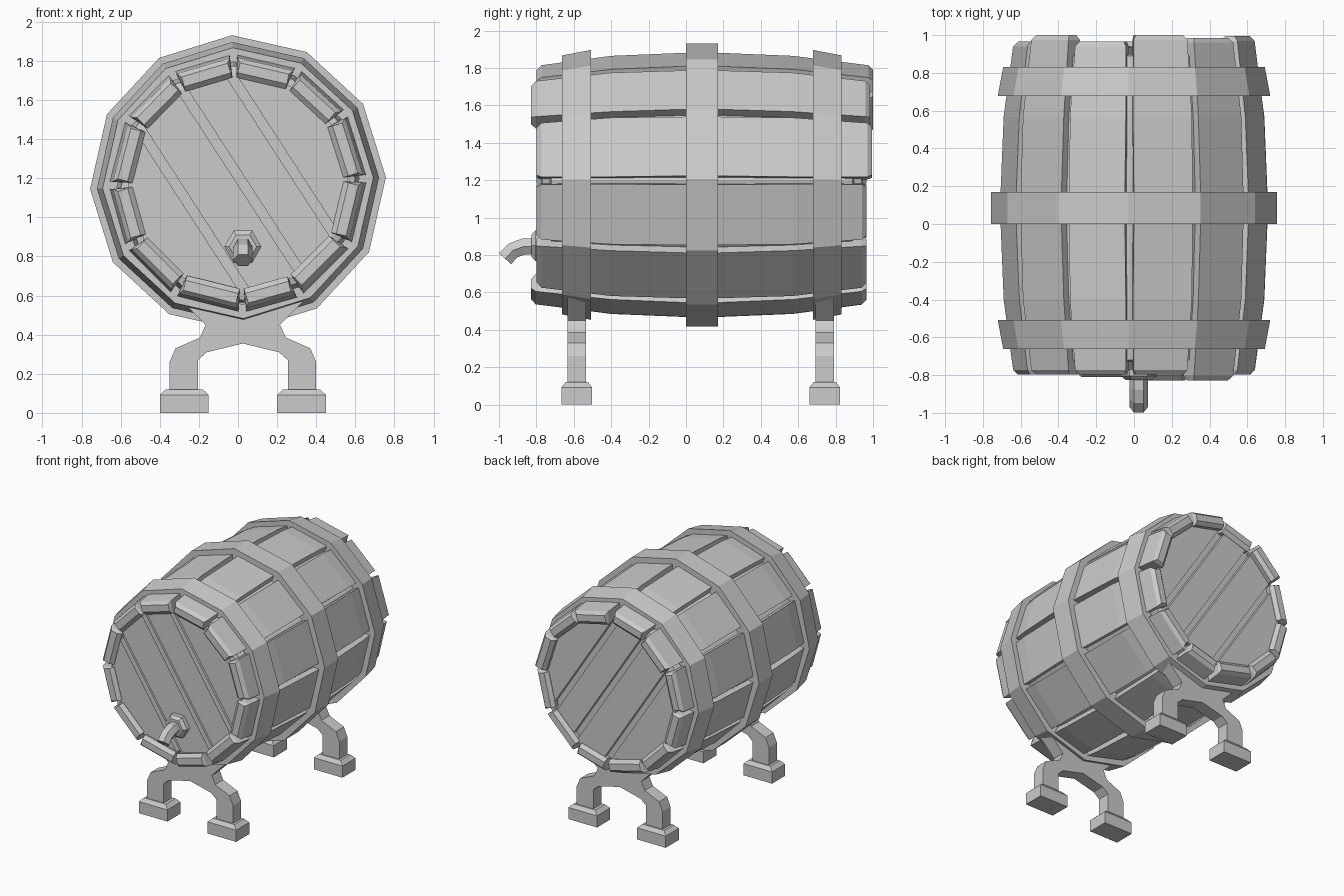
import bpy, bmesh
from math import sin, cos, radians
from mathutils import Vector

if "Cube" in bpy.data.objects:
    bpy.data.objects.remove(bpy.data.objects["Cube"])

CZ = 1.175      # height of the barrel axis
MID = 0.085     # middle of the barrel along y
TURN = 2.3      # twist of the 12-sided outline, degrees


def finish(name, bm):
    bmesh.ops.recalc_face_normals(bm, faces=bm.faces)
    me = bpy.data.meshes.new(name)
    bm.to_mesh(me)
    bm.free()
    ob = bpy.data.objects.new(name, me)
    bpy.context.collection.objects.link(ob)
    return ob


def loft(name, rings, closed=False):
    """Skin matching rings of points; cap the ends, or join last to first."""
    bm = bmesh.new()
    vs = [[bm.verts.new(p) for p in r] for r in rings]
    n = len(rings[0])
    pairs = list(zip(vs, vs[1:])) + ([(vs[-1], vs[0])] if closed else [])
    for a, b in pairs:
        for i in range(n):
            j = (i + 1) % n
            bm.faces.new((a[i], a[j], b[j], b[i]))
    if not closed:
        bm.faces.new(vs[0])
        bm.faces.new(vs[-1])
    return finish(name, bm)


def polar(r, deg, y):
    a = radians(deg)
    return Vector((r * cos(a), y, CZ + r * sin(a)))


def gon(r, y):
    return [polar(r, TURN + 30 * k, y) for k in range(12)]


# Inner shell seen between the staves
loft("barrel_core", [gon(0.56, -0.73), gon(0.60, -0.72), gon(0.645, -0.4), gon(0.665, MID),
                     gon(0.645, 0.57), gon(0.60, 0.89), gon(0.56, 0.90)])

# Staves: bulged boards with chamfered ends, some sticking out further
seams = [2, 33, 62, 92, 121, 150, 181, 210, 240, 272, 299, 331, 362]
front_extra = {1: 0.03, 8: 0.012, 9: 0.03}
back_extra = {0: 0.03, 1: 0.02, 2: 0.035, 4: 0.035}
for i, (a, b) in enumerate(zip(seams, seams[1:])):
    y0 = -0.798 - front_extra.get(i, 0)
    y1 = 0.965 + back_extra.get(i, 0)
    # y, outer radius, inner radius, side gap in degrees
    stations = [(y0, 0.615, 0.565, 3.0), (y0 + 0.025, 0.64, 0.54, 1.8),
                (-0.4, 0.69, 0.60, 1.6), (MID, 0.71, 0.62, 2.0), (0.57, 0.69, 0.60, 1.6),
                (y1 - 0.025, 0.64, 0.54, 1.8), (y1, 0.615, 0.565, 3.0)]
    loft(f"stave_{i + 1}", [[polar(ro, a + g, y), polar(ro, b - g, y),
                             polar(ri, b - g * 0.6, y), polar(ri, a + g * 0.6, y)]
                            for y, ro, ri, g in stations])

# Metal hoops
for name, ya, ra, yb, rb in (("front_hoop", -0.662, 0.693, -0.508, 0.722),
                             ("middle_hoop", 0.0, 0.757, 0.17, 0.757),
                             ("back_hoop", 0.678, 0.722, 0.832, 0.693)):
    loft(name, [gon(ra, ya), gon(rb, yb), gon(0.62, yb), gon(0.62, ya)], closed=True)

# Barrel heads: diagonal planks cut from a 12-sided disc
across = Vector((0.84, 0, 0.545)).normalized()
cuts = [(-0.7, -0.295), (-0.245, -0.005), (0.045, 0.245), (0.295, 0.7)]
for side, y_out, y_in in (("front", -0.77, -0.72), ("back", 0.937, 0.89)):
    for k, (lo, hi) in enumerate(cuts):
        bm = bmesh.new()
        bm.faces.new([bm.verts.new(p) for p in gon(0.565, y_out)])
        for off, sign in ((lo, -1), (hi, 1)):
            bmesh.ops.bisect_plane(bm, geom=bm.verts[:] + bm.edges[:] + bm.faces[:],
                                   plane_co=Vector((0, 0, CZ)) + across * off,
                                   plane_no=across * sign, clear_outer=True)
        ext = bmesh.ops.extrude_face_region(bm, geom=bm.faces[:])
        moved = [v for v in ext["geom"] if isinstance(v, bmesh.types.BMVert)]
        bmesh.ops.translate(bm, verts=moved, vec=(0, y_in - y_out, 0))
        finish(f"{side}_head_plank_{k + 1}", bm)

# Tap: hexagonal flange and bent spout
TX, TZ = 0.025, 0.85


def hexagon(r, y, z, tilt=0, turn=0):
    t = radians(tilt)
    return [(TX + r * cos(radians(60 * k + turn)),
             y - r * sin(radians(60 * k + turn)) * sin(t),
             z + r * sin(radians(60 * k + turn)) * cos(t)) for k in range(6)]


loft("tap_flange", [hexagon(0.095, -0.75, TZ), hexagon(0.095, -0.805, TZ),
                    hexagon(0.07, -0.825, TZ)])
loft("tap_spout", [hexagon(0.05, y, z, t) for y, z, t in
                   ((-0.76, 0.85, 0), (-0.87, 0.845, 10), (-0.925, 0.825, 33), (-0.967, 0.78, 48))])

# Stands: arched leg pieces with tapered feet
LX = 0.025
half = [(0.31, 0.57), (0.19, 0.45), (0.22, 0.385), (0.345, 0.33), (0.375, 0.26),
        (0.375, 0.1), (0.23, 0.1), (0.23, 0.27), (0.185, 0.31)]
outline = half + [(0, 0.355)] + [(-x, z) for x, z in reversed(half)]
for side, yc in (("front", -0.584), ("back", 0.742)):
    loft(f"{side}_legs", [[(LX + x, yc + d, z) for x, z in outline] for d in (-0.05, 0.05)])
    for label, s in (("left", -1), ("right", 1)):
        fx = LX + s * 0.3
        loft(f"{side}_{label}_foot",
             [[(fx + sx * hx, yc + sy * hy, z)
               for sx, sy in ((-1, -1), (1, -1), (1, 1), (-1, 1))]
              for hx, hy, z in ((0.125, 0.082, 0), (0.125, 0.082, 0.092), (0.095, 0.06, 0.12))])
